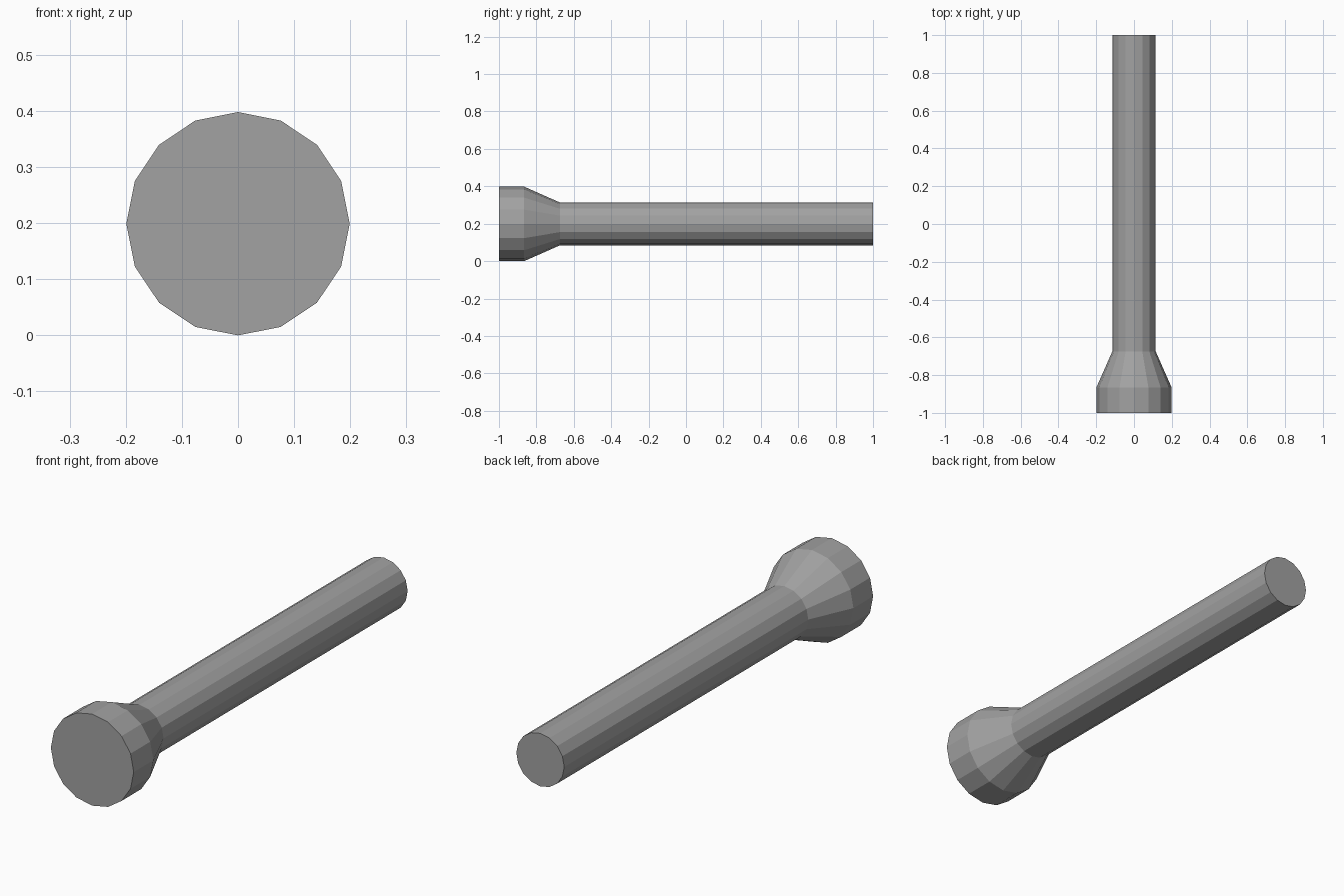
import bpy
import bmesh
import math

cube = bpy.data.objects.get("Cube")
if cube:
    bpy.data.objects.remove(cube, do_unlink=True)

SIDES = 16
AXIS_Z = 0.199

# Plain grey body colour
grey = bpy.data.materials.new("grey")
grey.use_nodes = True
colour = (0.36, 0.36, 0.36, 1)
grey.diffuse_color = colour
grey.node_tree.nodes["Principled BSDF"].inputs["Base Color"].default_value = colour


def lathe_along_y(name, profile, material):
    """Closed faceted solid from (y, radius) rings around the long axis."""
    bm = bmesh.new()
    rings = []
    for y, radius in profile:
        angles = [math.tau * i / SIDES for i in range(SIDES)]
        rings.append([bm.verts.new((radius * math.cos(a), y, AXIS_Z + radius * math.sin(a)))
                      for a in angles])
    for near, far in zip(rings, rings[1:]):
        for i in range(SIDES):
            j = (i + 1) % SIDES
            bm.faces.new((near[i], near[j], far[j], far[i]))
    bm.faces.new(rings[0])
    bm.faces.new(rings[-1])
    bmesh.ops.recalc_face_normals(bm, faces=bm.faces)
    mesh = bpy.data.meshes.new(name)
    bm.to_mesh(mesh)
    bm.free()
    mesh.materials.append(material)
    obj = bpy.data.objects.new(name, mesh)
    bpy.context.collection.objects.link(obj)
    return obj


# Wide head, tapered neck and long straight handle in one shell
lathe_along_y("flashlight_body",
              [(-1, 0.199), (-0.865, 0.199), (-0.675, 0.115), (1, 0.115)], grey)
